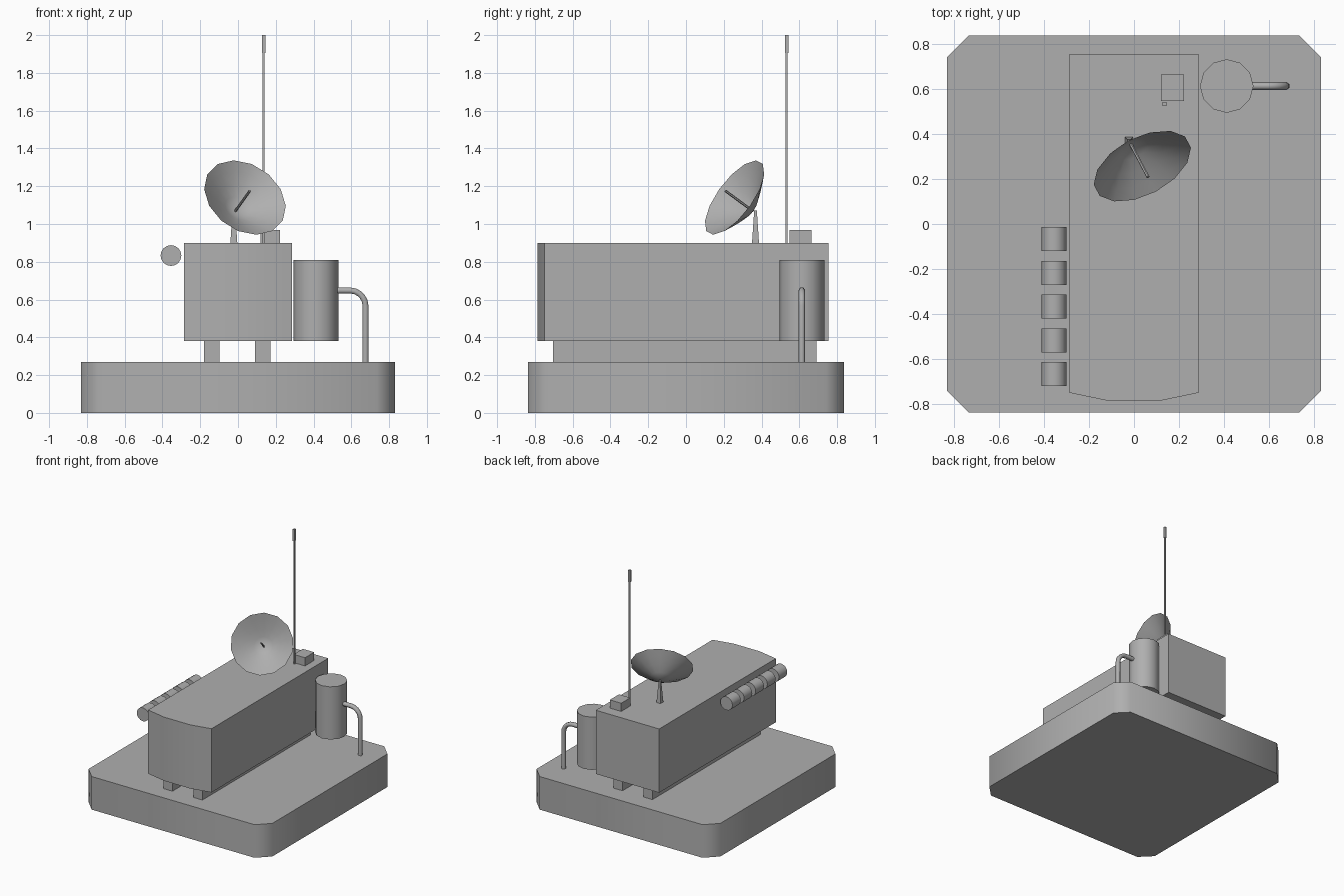
import bpy, bmesh, math
from mathutils import Vector

if "Cube" in bpy.data.objects:
    bpy.data.objects.remove(bpy.data.objects["Cube"])

# Mid-grey paint shared by every part
GREY = bpy.data.materials.new("grey_paint")
GREY.diffuse_color = (0.43, 0.43, 0.43, 1)
GREY.use_nodes = True
GREY.node_tree.nodes["Principled BSDF"].inputs["Base Color"].default_value = GREY.diffuse_color


def finish(name, bm, smooth=None):
    bmesh.ops.recalc_face_normals(bm, faces=bm.faces)
    mesh = bpy.data.meshes.new(name)
    bm.to_mesh(mesh)
    bm.free()
    mesh.materials.append(GREY)
    ob = bpy.data.objects.new(name, mesh)
    bpy.context.collection.objects.link(ob)
    if smooth:
        bpy.ops.object.select_all(action='DESELECT')
        ob.select_set(True)
        bpy.context.view_layer.objects.active = ob
        bpy.ops.object.shade_smooth_by_angle(angle=math.radians(smooth))
    return ob


def prism(name, outline, z0, z1, smooth=None):
    bm = bmesh.new()
    face = bm.faces.new([bm.verts.new((x, y, z0)) for x, y in outline])
    new = bmesh.ops.extrude_face_region(bm, geom=[face])["geom"]
    top = [v for v in new if isinstance(v, bmesh.types.BMVert)]
    bmesh.ops.translate(bm, verts=top, vec=(0, 0, z1 - z0))
    # keep the bottom closed
    if not any(all(abs(v.co.z - z0) < 1e-6 for v in f.verts) for f in bm.faces):
        bottom = [e for e in bm.edges if all(abs(v.co.z - z0) < 1e-6 for v in e.verts)]
        bmesh.ops.contextual_create(bm, geom=bottom)
    return finish(name, bm, smooth)


def box(name, x0, x1, y0, y1, z0, z1):
    return prism(name, [(x0, y0), (x1, y0), (x1, y1), (x0, y1)], z0, z1)


def rod(name, a, b, r0, r1, sides, smooth=None, turn=0.0):
    """Capped cylinder or cone from a to b."""
    a, b = Vector(a), Vector(b)
    u = (b - a).normalized()
    side = u.cross(Vector((0, 1, 0)) if abs(u.y) < 0.9 else Vector((0, 0, 1))).normalized()
    up = u.cross(side)
    bm = bmesh.new()
    rings = []
    for p, r in ((a, r0), (b, r1)):
        ring = []
        for i in range(sides):
            t = 2 * math.pi * i / sides + turn
            ring.append(bm.verts.new(p + side * (r * math.cos(t)) + up * (r * math.sin(t))))
        rings.append(ring)
        bm.faces.new(ring)
    for i in range(sides):
        j = (i + 1) % sides
        bm.faces.new((rings[0][i], rings[0][j], rings[1][j], rings[1][i]))
    return finish(name, bm, smooth)


# Plinth with cut corners
X, Y, C = 0.83, 0.837, 0.095
prism("plinth", [(-X + C, -Y), (X - C, -Y), (X, -Y + C), (X, Y - C),
                 (X - C, Y), (-X + C, Y), (-X, Y - C), (-X, -Y + C)], 0, 0.27, 60)

# Main housing with a slightly bowed front
prism("housing", [(-0.286, -0.75), (-0.118, -0.785), (0.118, -0.785), (0.286, -0.75),
                  (0.286, 0.755), (-0.286, 0.755)], 0.38, 0.90, 25)

# Two support rails under the housing
for name, x in (("left_rail", -0.139), ("right_rail", 0.131)):
    box(name, x - 0.041, x + 0.041, -0.705, 0.69, 0.27, 0.38)

# Row of canisters along the left side
for i in range(5):
    y = -0.014 - 0.15 * i
    rod(f"canister_{i + 1}", (-0.355, y, 0.833), (-0.355, y - 0.106, 0.833), 0.055, 0.055, 16, 40)

# Tank and its drain pipe
rod("tank", (0.412, 0.613, 0.38), (0.412, 0.613, 0.81), 0.119, 0.119, 12, 40)
curve = bpy.data.curves.new("drain_pipe", 'CURVE')
curve.dimensions = '3D'
curve.bevel_depth = 0.018
curve.bevel_resolution = 1
curve.materials.append(GREY)
path = [(0.51, 0.648)]
for i in range(6):
    t = math.radians(90 - 18 * i)
    path.append((0.593 + 0.082 * math.cos(t), 0.566 + 0.082 * math.sin(t)))
path.append((0.675, 0.265))
spline = curve.splines.new('POLY')
spline.points.add(len(path) - 1)
for p, (x, z) in zip(spline.points, path):
    p.co = (x, 0.613, z, 1)
bpy.context.collection.objects.link(bpy.data.objects.new("drain_pipe", curve))

# Dish: an open shallow bowl facing front, right and up
axis = Vector((0.39, -0.74, 0.545)).normalized()
center, R, D, N = Vector((0.037, 0.257, 1.14)), 0.235, 0.132, 14
turn = axis.to_track_quat('Z', 'Y')
apex = center - axis * D
bm = bmesh.new()
tip = bm.verts.new(apex)
prev = None
for k in (0.3, 0.55, 0.8, 1.0):
    ring = []
    for i in range(N):
        t = 2 * math.pi * (i + 0.5) / N
        ring.append(bm.verts.new(apex + turn @ Vector((k * R * math.cos(t), k * R * math.sin(t), D * k ** 1.25))))
    for i in range(N):
        j = (i + 1) % N
        bm.faces.new((tip, ring[j], ring[i]) if prev is None else (prev[i], prev[j], ring[j], ring[i]))
    prev = ring
finish("dish", bm, 60)

# Dish feed and tapered mount
rod("dish_feed", apex, center + axis * 0.065, 0.007, 0.007, 6, 40)
rod("dish_mount", (-0.022, 0.368, 0.90), (-0.022, 0.368, 1.072), 0.026, 0.010, 4, turn=math.pi / 4)

# Roof box and whip antenna
box("roof_box", 0.12, 0.222, 0.547, 0.665, 0.90, 0.967)
rod("antenna_whip", (0.136, 0.533, 0.90), (0.136, 0.533, 1.92), 0.0075, 0.0075, 4, turn=math.pi / 4)
rod("antenna_tip", (0.136, 0.533, 1.905), (0.136, 0.533, 2.0), 0.0125, 0.0125, 4, turn=math.pi / 4)
